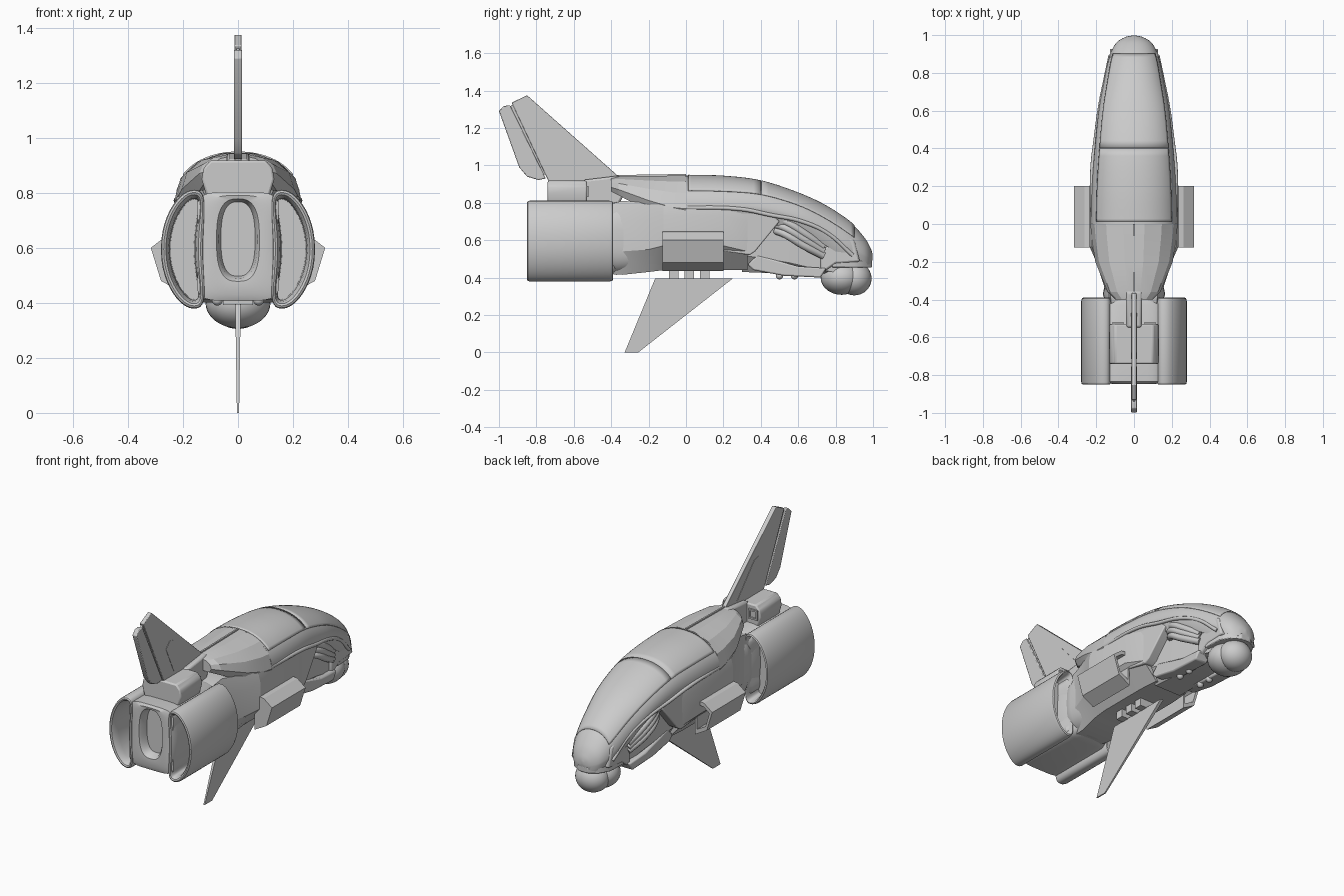
import bpy, bmesh, math
from mathutils import Vector

if "Cube" in bpy.data.objects:
    bpy.data.objects.remove(bpy.data.objects["Cube"])


def make(name, bm, mirror=False, bevel=0.0, solid=0.0, angle=32):
    bmesh.ops.recalc_face_normals(bm, faces=bm.faces)
    me = bpy.data.meshes.new(name)
    bm.to_mesh(me)
    bm.free()
    ob = bpy.data.objects.new(name, me)
    bpy.context.collection.objects.link(ob)
    if solid:
        m = ob.modifiers.new("solid", 'SOLIDIFY')
        m.thickness = solid
        m.offset = 0
    if bevel:
        m = ob.modifiers.new("bevel", 'BEVEL')
        m.width, m.segments = bevel, 2
    if mirror:
        m = ob.modifiers.new("mirror", 'MIRROR')
        m.use_mirror_merge = False
    bpy.ops.object.select_all(action='DESELECT')
    ob.select_set(True)
    bpy.context.view_layer.objects.active = ob
    bpy.ops.object.shade_smooth_by_angle(angle=math.radians(angle))
    return ob


def loft(name, rings, closed=True, **kw):
    """Skin a list of rings (lists of xyz points); closed rings get end caps."""
    bm = bmesh.new()
    vs = [[bm.verts.new(p) for p in r] for r in rings]
    n = len(vs[0])
    for a, b in zip(vs, vs[1:]):
        for i in range(n if closed else n - 1):
            j = (i + 1) % n
            bm.faces.new((a[i], a[j], b[j], b[i]))
    if closed:
        bm.faces.new(vs[0])
        bm.faces.new(vs[-1])
    return make(name, bm, **kw)


def prism(name, prof, x0, x1, **kw):
    """Side profile of (y, z) points, extruded from x0 to x1."""
    return loft(name, [[(x, y, z) for y, z in prof] for x in (x0, x1)], **kw)


def smooth(rows, k=5):
    """Catmull-Rom interpolation of rows of section parameters."""
    out = []
    for i in range(len(rows) - 1):
        p = [rows[max(0, min(len(rows) - 1, i + d))] for d in (-1, 0, 1, 2)]
        for s in range(k):
            t = s / k
            out.append([0.5 * (2 * b + (c - a) * t + (2 * a - 5 * b + 4 * c - d) * t * t
                        + (3 * b - a - 3 * c + d) * t ** 3) for a, b, c, d in zip(*p)])
    return out + [list(rows[-1])]


def arch(y, w, zt, zb, t0, t1, n, off=0.0):
    """Upper arch of a hull section, angles t0..t1 in degrees."""
    zs = zb + 0.3 * (zt - zb)
    pts = []
    for i in range(n + 1):
        t = math.radians(t0 + (t1 - t0) * i / n)
        c, s = math.cos(t), math.sin(t)
        pts.append(((w + off) * math.copysign(abs(c) ** 0.95, c), y,
                    zs + (zt + off - zs) * max(s, 0) ** 0.92))
    return pts


def hull_ring(row, n):
    y, w, zt, zb = row
    return arch(y, w, zt, zb, 0, 180, n) + [(-0.85 * w, y, zb), (0.85 * w, y, zb)]


# upper hull: smooth front hood and faceted rear
front = smooth([(0, .228, .945, .69), (.2, .223, .94, .69), (.4, .208, .915, .69),
                (.6, .187, .85, .65), (.75, .16, .78, .57), (.88, .132, .693, .49),
                (.955, .097, .613, .47), (.988, .05, .555, .475), (.998, .006, .52, .50)])
loft("front_hood", [hull_ring(r, 28) for r in front])
rear = [(-.40, .10, .935, .86), (-.36, .14, .942, .84), (-.2, .205, .946, .755), (-.07, .225, .949, .70),
        (0, .231, .95, .69)]
loft("rear_hull", [hull_ring(r, 7) for r in rear], angle=15)
prism("dorsal_ridge", [(-.38, .93), (-.38, .948), (0, .954), (0, .94)], -.005, .005)

# canopy panels, split by a seam
for nm, lo, hi, start in (("canopy_rear", -.01, .401, .012), ("canopy_front", .399, .90, .403)):
    rows = [r for r in front if lo < r[0] < hi]
    rows[0] = [start] + list(rows[0][1:])
    loft(nm, [arch(*r, 31, 149, 24, .001) for r in rows], closed=False, solid=.008)

# lower fuselage, faceted: y, top half-width, z top, mid half-width, z mid, bottom half-width, z bottom
body = [(-.42, .12, .79, .14, .62, .09, .42), (-.34, .13, .81, .155, .62, .10, .415),
        (-.2, .19, .80, .20, .63, .12, .43), (-.12, .222, .785, .235, .65, .12, .44),
        (.2, .222, .78, .235, .65, .12, .44), (.33, .20, .76, .205, .62, .11, .44)]


def body_ring(r):
    y, a, za, b, zm, c, zc = r
    half = [(a, za), (b, zm + .08), (b, zm - .08), (c, zc)]
    return [(x, y, z) for x, z in half] + [(-x, y, z) for x, z in reversed(half)]


loft("lower_fuselage", [body_ring(r) for r in body], angle=20)
loft("front_core", [body_ring(r) for r in (
    (.3, .15, .74, .15, .60, .09, .43), (.55, .13, .70, .13, .56, .08, .42),
    (.72, .11, .62, .11, .52, .07, .42), (.86, .09, .56, .09, .5, .06, .44))])

# recess frame, sill and cheek armour around the pipe bay
loft("bay_arch", [[(x - s, y, z) for x, y, z in (
    (.215, .2, .54), (.205, .34, .52), (.203, .37, .54), (.19, .50, .70), (.195, .44, .76), (.215, .2, .77))]
    for s in (0, .08)], mirror=True, bevel=.006)
prism("bay_sill", [(.33, .47), (.36, .44), (.52, .41), (.72, .40), (.75, .45), (.6, .46), (.38, .52)],
      .06, .145, mirror=True, bevel=.008)
prism("cheek_plate", [(.72, .42), (.80, .475), (.93, .485), (.90, .60), (.83, .63), (.72, .54)],
      .08, .128, mirror=True, bevel=.01)
loft("chin_plate", [[(w, y, .455), (w, y, .49), (-w, y, .49), (-w, y, .455)]
                    for y, w in ((.78, .125), (.9, .12), (.96, .085), (.995, .03))], bevel=.004)


def tube(name, pts, r):
    cu = bpy.data.curves.new(name, 'CURVE')
    cu.dimensions = '3D'
    cu.bevel_depth, cu.bevel_resolution, cu.use_fill_caps = r, 3, True
    sp = cu.splines.new('BEZIER')
    sp.bezier_points.add(len(pts) - 1)
    for b, p in zip(sp.bezier_points, pts):
        b.co = p
        b.handle_left_type = b.handle_right_type = 'AUTO'
    ob = bpy.data.objects.new(name, cu)
    bpy.context.collection.objects.link(ob)


for s in (-1, 1):
    for i in range(3):
        d = .034 * i
        tube("bay_pipe", [(s * .13, .46 + d * .3, .72 - d), (s * .162, .53, .70 - d),
                          (s * .158, .62, .645 - d), (s * .12, .735, .565 - d * .7)], .021)
    tube("hood_rail", [(s * .220, .0, .775), (s * .220, .3, .765), (s * .203, .45, .735),
                       (s * .18, .62, .70), (s * .152, .76, .635), (s * .125, .89, .52)], .011)
    for y in (.5, .58):
        bm = bmesh.new()
        bmesh.ops.create_uvsphere(bm, u_segments=16, v_segments=8, radius=.02)
        bmesh.ops.translate(bm, verts=bm.verts, vec=(s * .075, y, .41))
        make("belly_bump", bm)

# sensor balls under the nose
for nm, c, sc in (("sensor_ball_rear", (0, .832, .40), (.118, .112, .092)),
                  ("sensor_ball_front", (0, .90, .395), (.10, .092, .09))):
    bm = bmesh.new()
    bmesh.ops.create_uvsphere(bm, u_segments=32, v_segments=20, radius=1)
    bmesh.ops.scale(bm, verts=bm.verts, vec=sc)
    bmesh.ops.translate(bm, verts=bm.verts, vec=c)
    make(nm, bm)

# side intake boxes with recessed front opening
sec = [(.2, .65), (.262, .642), (.317, .60), (.28, .48), (.2, .435)]
mid = Vector((.25, .56))
inner = [tuple(mid + (Vector(p) - mid) * .72) for p in sec]
loft("side_intake", [[(x, y, z) for x, z in s] for s, y in
                     ((sec, -.125), (sec, .2), (inner, .2), (inner, .08))], mirror=True, angle=20)


# engine block: bean-shaped side ducts and a central exhaust; flare widens a ring's ends
def oval(cx, cz, rx, rz, bend, p, y, off=0, flare=0, n=48):
    out = []
    for i in range(n):
        t = math.tau * i / n
        c, s = math.cos(t), math.sin(t)
        u = math.copysign(abs(s) ** p, s)
        x = math.copysign(abs(c) ** p, c) * (rx - off + flare * u * u)
        out.append((cx + x - bend * u * u - (.012 * u if bend < 0 else 0), y, cz + (rz - off) * u))
    return out


duct = [(-.60, .034), (-.80, .031), (-.83, .026), (-.846, .018), (-.85, .010), (-.846, .003), (-.835, 0),
        (-.41, 0), (-.394, .004), (-.39, .012), (-.405, .02), (-.5, .027)]
loft("side_duct", [oval(.203, .595, .077, .216, .044, .85, y, o) for y, o in duct], mirror=True)
core = [(-.79, .632, .062, .135, .75, 0), (-.83, .632, .07, .143, .75, 0), (-.843, .628, .078, .15, .72, 0),
        (-.846, .61, .115, .18, .55, .02), (-.835, .605, .138, .198, .45, .04), (-.43, .605, .138, .198, .45, .04),
        (-.40, .605, .13, .19, .45, .02), (-.36, .605, .13, .18, .5, 0)]
loft("central_exhaust", [oval(0, z, w, h, 0, p, y, 0, f) for y, z, w, h, p, f in core])

# neck between engines and fuselage
loft("engine_neck", [oval(0, .61, w, h, 0, .7, y) for y, w, h in
                     ((-.42, .15, .18), (-.37, .165, .195), (-.3, .15, .19), (-.2, .17, .175))])

# top housing with side intakes, and the spine that carries the fin
top = [(.115, .79), (.132, .85), (.125, .89), (.10, .918), (-.10, .918), (-.125, .89), (-.132, .85), (-.115, .79)]
loft("top_housing", [[(x, y, z) for x, z in top] for y in (-.74, -.53)], bevel=.008)
for s in (-1, 1):
    loft("housing_intake", [[(s * .085 + a * w, y, .86 + b * w) for a, b in ((1, 1), (-1, 1), (-1, -1), (1, -1))]
                            for w, y in ((.03, -.56), (.03, -.52), (.02, -.52), (.02, -.545))])
prism("fin_spine", [(-.55, .88), (-.55, .922), (-.36, .945), (-.3, .9), (-.36, .79), (-.55, .80)],
      -.042, .042, bevel=.012)

# tail fin, rudder and raised triangular panel
prism("tail_fin", [(-.365, .945), (-.85, 1.375), (-.932, 1.335), (-.735, .915), (-.5, .91)],
      -.013, .013, bevel=.003)
prism("rudder", [(-.75, .93), (-.94, 1.32), (-.975, 1.318), (-1.0, 1.29), (-.892, .99), (-.85, .94), (-.79, .922)],
      -.015, .015, bevel=.004)
prism("rudder_hinge", [(-.73, .95), (-.92, 1.33), (-.95, 1.31), (-.77, .95)], -.006, .006)
prism("fin_panel", [(-.47, .94), (-.64, 1.13), (-.68, 1.14), (-.715, 1.10), (-.64, .94)], -.015, .015)

# belly fin, tapering to the tip, on three struts
loft("belly_fin", [[(w, y0, z), (w, y1, z), (-w, y1, z), (-w, y0, z)] for w, y0, y1, z in
                   ((.004, -.328, -.255, 0), (.01, -.165, .25, .395))])
for y in (-.065, .018, .10):
    prism("belly_strut", [(y - .025, .392), (y + .025, .392), (y + .025, .45), (y - .025, .45)], -.055, .055)
